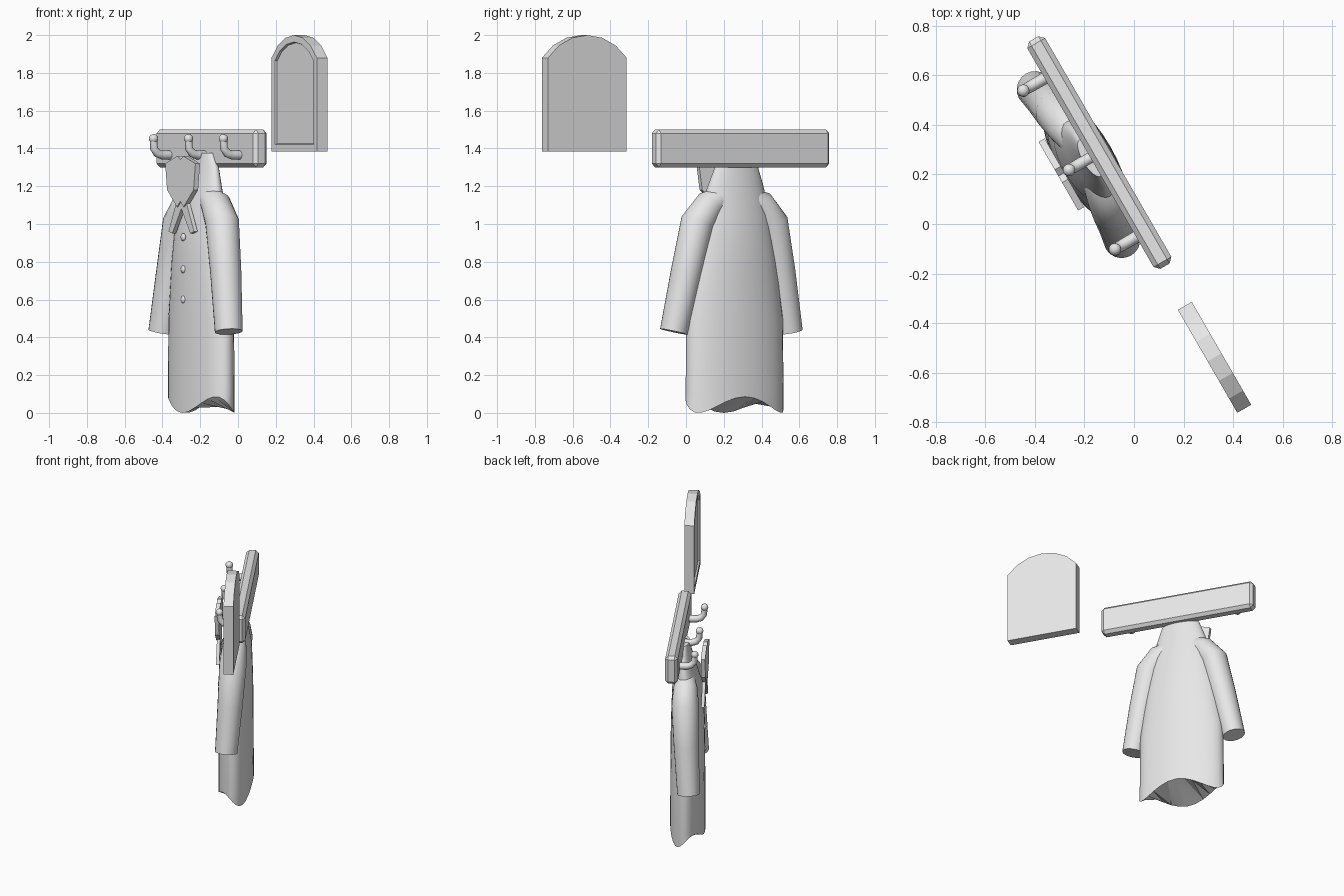
import bpy, bmesh, math
from mathutils import Vector, Matrix

cube = bpy.data.objects.get("Cube")
if cube:
    bpy.data.objects.remove(cube, do_unlink=True)

grey = bpy.data.materials.new("light_grey")
grey.use_nodes = True
grey.diffuse_color = (0.8, 0.8, 0.8, 1)
grey.node_tree.nodes["Principled BSDF"].inputs["Base Color"].default_value = (0.8, 0.8, 0.8, 1)

TURN = math.radians(-60)   # the whole rack stands turned about z
CX = -0.32                 # middle of the board and coat along the wall


def finish(bm, name, smooth=True):
    bmesh.ops.recalc_face_normals(bm, faces=bm.faces)
    mesh = bpy.data.meshes.new(name)
    bm.to_mesh(mesh)
    bm.free()
    mesh.materials.append(grey)
    obj = bpy.data.objects.new(name, mesh)
    bpy.context.collection.objects.link(obj)
    obj.rotation_euler.z = TURN
    if smooth:
        bpy.ops.object.select_all(action='DESELECT')
        obj.select_set(True)
        bpy.context.view_layer.objects.active = obj
        bpy.ops.object.shade_smooth_by_angle(angle=math.radians(35))
    return obj


def loft(name, rings):
    """Skin a list of point rings and close both ends."""
    bm = bmesh.new()
    loops = [[bm.verts.new(p) for p in ring] for ring in rings]
    n = len(loops[0])
    for a, b in zip(loops, loops[1:]):
        for i in range(n):
            j = (i + 1) % n
            bm.faces.new((a[i], a[j], b[j], b[i]))
    caps = [bm.faces.new(loops[0]), bm.faces.new(loops[-1])]
    bmesh.ops.triangulate(bm, faces=caps)
    return finish(bm, name)


def tube(name, path, radii, across, n=20):
    """Round tube along a path that bends in the plane normal to across."""
    pts = [Vector(p) for p in path]
    rings = []
    for i, p in enumerate(pts):
        d = (pts[min(i + 1, len(pts) - 1)] - pts[max(i - 1, 0)]).normalized()
        u = (across - d * across.dot(d)).normalized()
        v = d.cross(u)
        rings.append([p + radii[i] * (u * math.cos(t) + v * math.sin(t))
                      for t in (math.tau * k / n for k in range(n))])
    return loft(name, rings)


def plate(name, outline, y0, y1):
    """Extrude an x-z outline from y0 to y1."""
    bm = bmesh.new()
    face = bm.faces.new([bm.verts.new((x, y0, z)) for x, z in outline])
    ext = bmesh.ops.extrude_face_region(bm, geom=[face])
    moved = [v for v in ext["geom"] if isinstance(v, bmesh.types.BMVert)]
    bmesh.ops.translate(bm, vec=(0, y1 - y0, 0), verts=moved)
    return bm


def ball(name, centre, size):
    bm = bmesh.new()
    bmesh.ops.create_uvsphere(bm, u_segments=16, v_segments=8, radius=1)
    bm.transform(Matrix.Translation(centre) @ Matrix.Diagonal((*size, 1)))
    return finish(bm, name)


# Chamfered wall board
bm = bmesh.new()
bmesh.ops.create_cube(bm, size=1)
bm.transform(Matrix.Translation((CX, 0.023, 1.4)) @ Matrix.Diagonal((1.06, 0.083, 0.2, 1)))
bmesh.ops.bevel(bm, geom=bm.edges[:], offset=0.02, segments=1, affect='EDGES')
finish(bm, "wall_board", smooth=False)

# Three hooks with round tips
for label, off in (("right", -0.37), ("middle", 0), ("left", 0.37)):
    x = CX + off
    tube(f"{label}_hook",
         [(x, 0, 1.365), (x, -0.065, 1.365), (x, -0.095, 1.375),
          (x, -0.115, 1.40), (x, -0.118, 1.455)],
         [0.024, 0.024, 0.023, 0.021, 0.019], Vector((1, 0, 0)), 12)
    ball(f"{label}_hook_tip", (x, -0.118, 1.452), (0.025, 0.025, 0.024))

# Coat body: oval sections with a wavy hem (z, half width, half depth, y)
SECTIONS = [(0, 0.292, 0.114, -0.04), (0.12, 0.292, 0.114, -0.04),
            (0.5, 0.288, 0.112, -0.04), (0.8, 0.25, 0.11, -0.04),
            (1.05, 0.205, 0.1, -0.038), (1.19, 0.17, 0.065, -0.03),
            (1.3, 0.13, 0.045, -0.02), (1.375, 0.085, 0.032, -0.02)]
rings = []
for z, a, b, y in SECTIONS:
    ring = []
    for k in range(32):
        t = math.tau * k / 32
        wave = 0.043 - 0.043 * math.sin(3 * t - math.pi) * -1 if z == 0 else 0
        ring.append((CX + a * math.cos(t), y + b * math.sin(t), z + wave))
    rings.append(ring)
loft("coat_body", rings)

# Sleeves, mirrored about the middle of the coat
for label, s in (("left", 1), ("right", -1)):
    tube(f"{label}_sleeve",
         [(CX + s * 0.09, -0.035, 1.13), (CX + s * 0.15, -0.038, 1.105),
          (CX + s * 0.225, -0.042, 1.01), (CX + s * 0.285, -0.055, 0.75),
          (CX + s * 0.352, -0.075, 0.43)],
         [0.065, 0.08, 0.09, 0.083, 0.074], Vector((0, 1, 0)))

# Lapels and ribbon tails, mirrored
LAPEL = [(0, 1.34), (0.03, 1.36), (0.16, 1.32), (0.14, 1.18), (0.035, 1.09), (0, 1.12)]
TAIL = [(0, 1.14), (0.05, 1.12), (0.135, 0.96), (0.095, 0.95), (0, 1.08)]
for label, s in (("left", 1), ("right", -1)):
    for part, shape, y0 in (("lapel", LAPEL, -0.168), ("ribbon_tail", TAIL, -0.162)):
        bm = plate(part, [(CX + s * x, z) for x, z in shape], y0, -0.14)
        finish(bm, f"{label}_{part}", smooth=False)

# Buttons down the front
for i, z in enumerate((0.93, 0.76, 0.6)):
    ball(f"button_{i + 1}", (CX, -0.15, z), (0.019, 0.012, 0.02))

# Arched mirror with a recessed pane
MX, HALF, RADIUS, MID = 0.629, 0.24, 0.3, 1.7
spread = math.asin(HALF / RADIUS)
outline = [(MX - HALF, 1.385), (MX + HALF, 1.385)]
for k in range(7):
    t = spread * (1 - k / 3)
    outline.append((MX + RADIUS * math.sin(t), MID + RADIUS * math.cos(t)))
bm = plate("mirror", outline, 0.045, -0.02)
bm.normal_update()
front = min(bm.faces, key=lambda f: f.calc_center_median().y)
bmesh.ops.recalc_face_normals(bm, faces=bm.faces)
bmesh.ops.inset_region(bm, faces=[front], thickness=0.036, use_even_offset=True)
bmesh.ops.inset_region(bm, faces=[front], thickness=0.004, depth=-0.012, use_even_offset=True)
finish(bm, "mirror", smooth=False)
